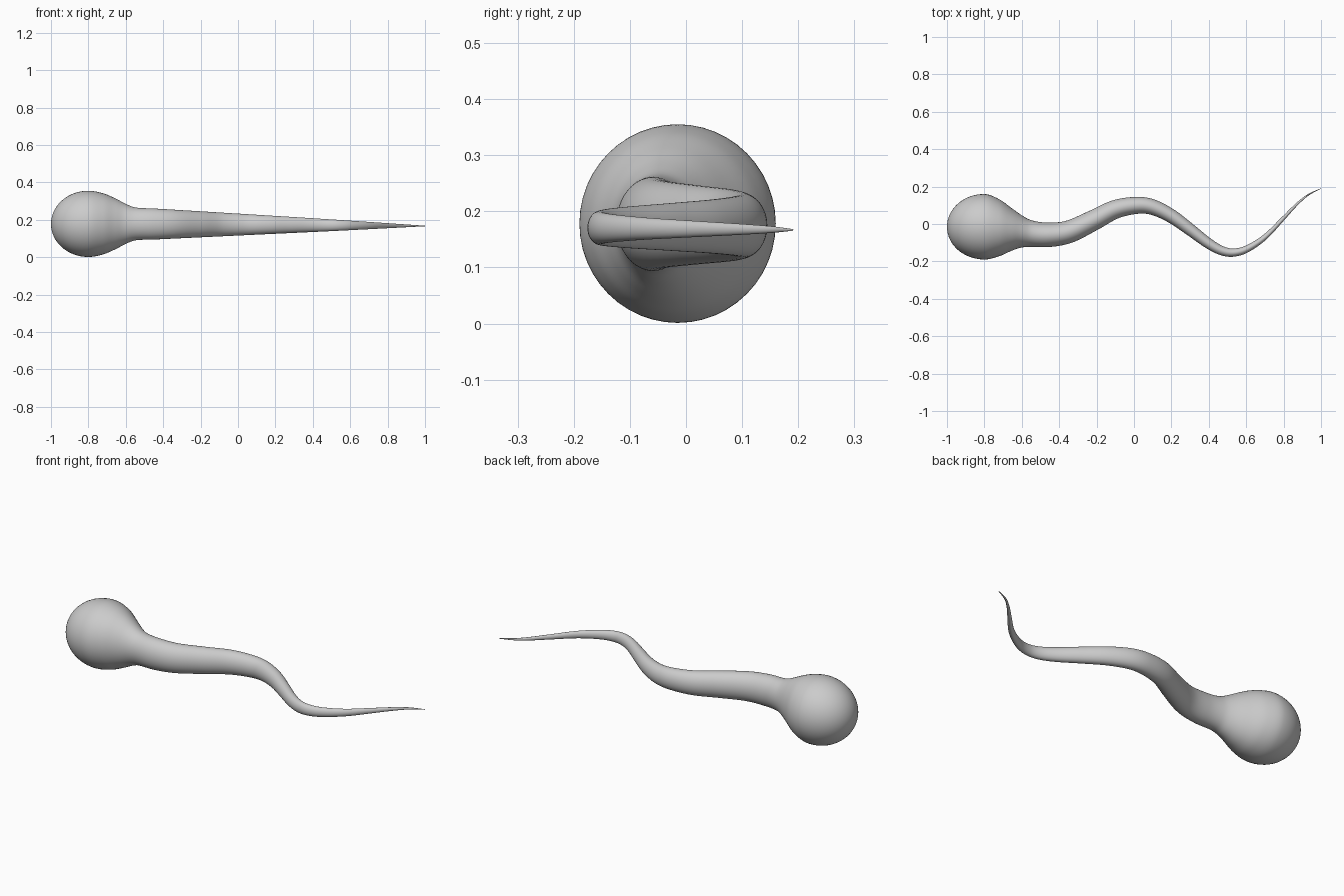
import bpy, bmesh, math

if "Cube" in bpy.data.objects:
    bpy.data.objects.remove(bpy.data.objects["Cube"])

# Path and half-width / half-height profiles, as (x, value) control points
PATH_Y = [(-1, -.015), (-.8, -.015), (-.72, -.02), (-.65, -.03), (-.56, -.05), (-.46, -.058),
          (-.35, -.042), (-.22, .018), (-.1, .078), (.02, .1), (.1, .09), (.2, .042), (.3, -.03),
          (.4, -.105), (.47, -.143), (.53, -.153), (.6, -.135), (.7, -.07), (.8, .032),
          (.87, .105), (.93, .155), (1, .19)]
HALF_Y = [(-.8, .175), (-.72, .152), (-.656, .115), (-.6, .085), (-.55, .071), (-.45, .065),
          (.02, .045), (.52, .0225), (1, .0012)]
HALF_Z = [(-.8, .177), (-.72, .163), (-.656, .136), (-.6, .107), (-.55, .088), (-.45, .083),
          (.02, .0575), (.52, .03), (1, .0015)]
PATH_Z = [(-1, .178), (-.55, .178), (1, .167)]


def smooth(points, x):
    """Cubic interpolation through the control points."""
    n = len(points)

    def slope(i):
        if points is not PATH_Y and i == 0:
            return 0.0
        a, b = points[max(i - 1, 0)], points[min(i + 1, n - 1)]
        return (b[1] - a[1]) / (b[0] - a[0])

    i = 0
    while i < n - 2 and x > points[i + 1][0]:
        i += 1
    (x0, v0), (x1, v1) = points[i], points[i + 1]
    h = x1 - x0
    t = min(max((x - x0) / h, 0), 1)
    return ((2 * t**3 - 3 * t**2 + 1) * v0 + (t**3 - 2 * t**2 + t) * h * slope(i)
            + (3 * t**2 - 2 * t**3) * v1 + (t**3 - t**2) * h * slope(i + 1))


# Stations: rounded nose of the head, then neck and tail
SIDES = 48
stations = [-.8 - .2 * math.cos(math.pi / 2 * i / 20) for i in range(1, 20)]
stations += [-.8 + 1.8 * i / 150 for i in range(151)]

bm = bmesh.new()
rings = []
for x in stations:
    y, z = smooth(PATH_Y, x), smooth(PATH_Z, x)
    ry, rz = smooth(HALF_Y, x), smooth(HALF_Z, x)
    if x < -.8:
        k = math.sqrt(max(0, 1 - ((x + .8) / .2) ** 2))
        ry, rz = .175 * k, .177 * k
    # Rings turn with the path along the tail only
    e = .01
    turn = math.atan2(smooth(PATH_Y, min(x + e, 1)) - smooth(PATH_Y, max(x - e, -1)), 2 * e)
    turn *= min(max((x + .65) / .2, 0), 1)
    ring = []
    for j in range(SIDES):
        a = 2 * math.pi * j / SIDES
        w = ry * math.cos(a)
        ring.append(bm.verts.new((x - w * math.sin(turn), y + w * math.cos(turn),
                                  z + rz * math.sin(a))))
    rings.append(ring)

for a, b in zip(rings, rings[1:]):
    for j in range(SIDES):
        k = (j + 1) % SIDES
        bm.faces.new((a[j], a[k], b[k], b[j]))

# Nose and tail tip
for ring, co in ((rings[0], (-1, -.015, .178)), (rings[-1], (1.0, .19, .167))):
    tip = bm.verts.new(co)
    for j in range(SIDES):
        bm.faces.new((ring[j], ring[(j + 1) % SIDES], tip))
bmesh.ops.recalc_face_normals(bm, faces=bm.faces[:])
for f in bm.faces:
    f.smooth = True

mesh = bpy.data.meshes.new("head_and_tail")
bm.to_mesh(mesh)
bm.free()
bpy.context.collection.objects.link(bpy.data.objects.new("head_and_tail", mesh))
